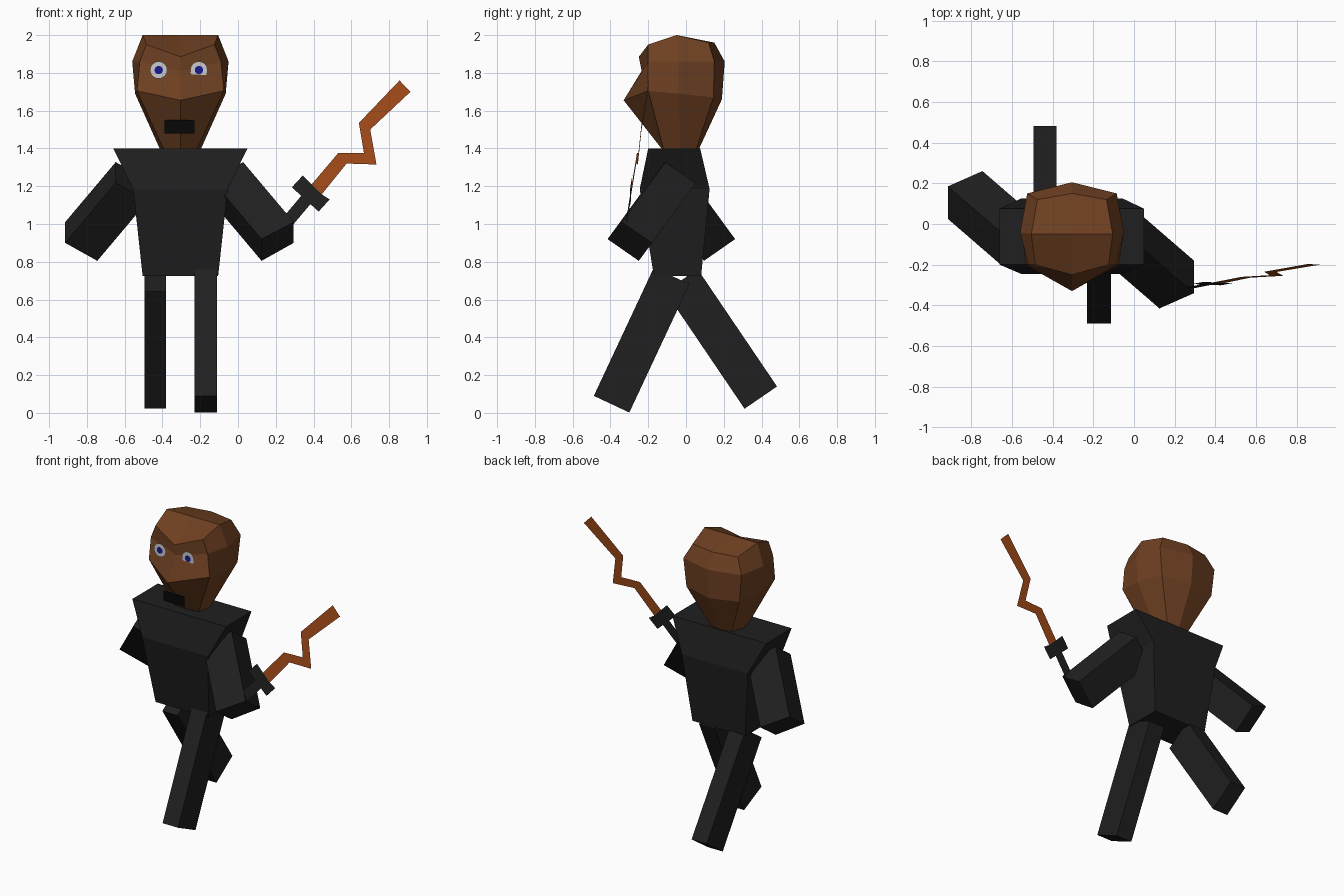
import bpy, bmesh, math
from mathutils import Vector

if "Cube" in bpy.data.objects:
    bpy.data.objects.remove(bpy.data.objects["Cube"])

CX = -0.305  # body centre line


def mat(name, r, g, b):
    m = bpy.data.materials.new(name)
    m.diffuse_color = (r, g, b, 1)
    m.use_nodes = True
    m.node_tree.nodes["Principled BSDF"].inputs["Base Color"].default_value = m.diffuse_color
    return m


SKIN = mat("skin", 0.16, 0.052, 0.016)
CLOTH = mat("cloth", 0.014, 0.014, 0.014)
BLACK = mat("black", 0.002, 0.002, 0.002)
WHITE = mat("eye_white", 0.6, 0.6, 0.6)
BLUE = mat("eye_blue", 0.01, 0.01, 0.3)
BLADE = mat("blade_orange", 0.36, 0.07, 0.01)


def make(name, verts, faces, material, fix=True):
    me = bpy.data.meshes.new(name)
    me.from_pydata([tuple(v) for v in verts], [], faces)
    if fix:
        bm = bmesh.new()
        bm.from_mesh(me)
        bmesh.ops.recalc_face_normals(bm, faces=bm.faces)
        bm.to_mesh(me)
        bm.free()
    me.materials.append(material)
    ob = bpy.data.objects.new(name, me)
    bpy.context.collection.objects.link(ob)
    return ob


def bridge(count, rings):
    """Quads joining successive rings of equal point count."""
    return [(r * count + i, r * count + (i + 1) % count,
             (r + 1) * count + (i + 1) % count, (r + 1) * count + i)
            for r in range(rings - 1) for i in range(count)]


def prism(name, quad, offset, material):
    quad = [Vector(q) for q in quad]
    verts = quad + [q + Vector(offset) for q in quad]
    return make(name, verts, bridge(4, 2) + [(3, 2, 1, 0), (4, 5, 6, 7)], material)


# Head: half rings (front centre, front corner, side, back corner, back centre)
half_rings = [
    [(0, -.13, 1.40), (.09, -.12, 1.40), (.11, -.03, 1.40), (.08, .055, 1.40), (0, .07, 1.40)],
    [(0, -.33, 1.655), (.23, -.20, 1.705), (.24, -.04, 1.69), (.20, .145, 1.67), (0, .19, 1.66)],
    [(0, -.235, 1.81), (.215, -.20, 1.86), (.255, -.04, 1.86), (.22, .15, 1.86), (0, .205, 1.86)],
    [(0, -.25, 1.885), (.18, -.20, 1.95), (.20, -.05, 2.0), (.17, .12, 1.96), (0, .15, 1.96)],
]
verts = []
for ring in half_rings:
    full = ring + [(-x, y, z) for x, y, z in ring[3:0:-1]]
    verts += [(CX + x, y, z) for x, y, z in full]
verts.append((CX, -.05, 2.0))
t = 24
faces = bridge(8, 4) + [tuple(range(7, -1, -1))]
faces += [(32, t + (k - 1) % 8, t + k, t + k + 1) for k in (1, 3, 5)]
faces.append((32, t + 6, t + 7, t))
make("head", verts, faces, SKIN)

# Eyes: flat discs with a smaller pupil in front
for side, x in (("left", -.42), ("right", -.207)):
    for part, r, y, m in (("eye", .046, -.245, WHITE), ("pupil", .022, -.248, BLUE)):
        pts = [(x + r * math.cos(a), y, 1.815 + r * math.sin(a))
               for a in (math.tau * i / 16 for i in range(16))]
        make(f"{side}_{part}", pts, [tuple(range(16))], m, False)

# Mouth
make("mouth", [(-.39, -.25, 1.48), (-.23, -.25, 1.48), (-.23, -.25, 1.55), (-.39, -.25, 1.55)],
     [(0, 1, 2, 3)], BLACK, False)

# Torso: (half width, front y, back y, z)
verts = []
for w, y0, y1, z in [(.20, -.17, .08, .725), (.25, -.245, .125, 1.185), (.355, -.20, .075, 1.40)]:
    verts += [(CX - w, y0, z), (CX + w, y0, z), (CX + w, y1, z), (CX - w, y1, z)]
make("torso", verts, bridge(4, 3) + [(3, 2, 1, 0), (8, 9, 10, 11)], CLOTH)

# Arms: hand-end square swept along the arm, second arm turned half round
hand = [(.295, -.34, 1.01), (.295, -.18, .90), (.125, -.25, .805), (.125, -.415, .92)]
along = Vector((-.563, .487, .668)) * .475
prism("right_arm", hand, along, CLOTH)
prism("left_arm", [(-.62 - x, -.155 - y, z) for x, y, z in hand],
      (-along.x, -along.y, along.z), CLOTH)

# Legs: striding, one forward and one back
for name, x0, x1, a, b, d in (
        ("right_leg", -.23, -.112, (-.488, .09), (-.30, .002), (.424, .906)),
        ("left_leg", -.495, -.38, (.482, .14), (.31, .022), (-.561, .828))):
    prism(name, [(x0, *a), (x1, *a), (x1, *b), (x0, *b)],
          (0, d[0] * .75, d[1] * .75), CLOTH)


# Sword: flat outlines lying in one tilted plane
def sheet(name, outline, material, shift=0):
    pts = [(x, -.449 + .0586 * x + .115 * z + shift, z) for x, z in outline]
    make(name, pts, [tuple(range(len(pts)))], material, False)


sheet("sword_blade", [(.39, 1.21), (.53, 1.375), (.667, 1.375), (.64, 1.535), (.855, 1.76),
                      (.913, 1.70), (.70, 1.50), (.733, 1.315), (.575, 1.32), (.443, 1.157)], BLADE)
sheet("sword_guard", [(.343, 1.257), (.39, 1.21), (.443, 1.157), (.485, 1.13),
                      (.427, 1.066), (.285, 1.194)], CLOTH)
sheet("sword_handle", [(.205, .995), (.34, 1.155), (.39, 1.113), (.255, .953)], CLOTH, .001)
